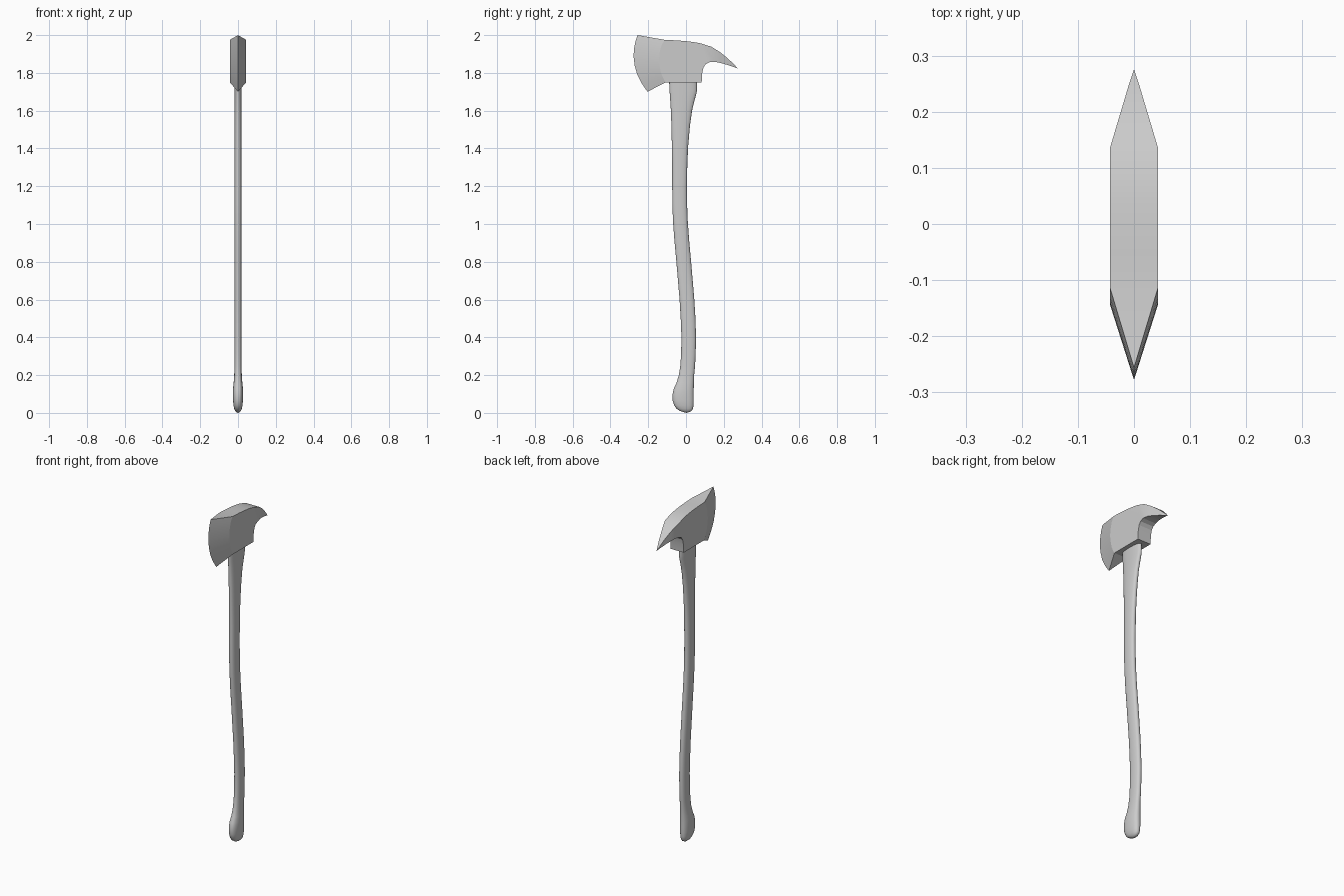
import bpy, bmesh, math


def finish(bm, name, angle):
    bmesh.ops.remove_doubles(bm, verts=bm.verts, dist=0.0002)
    bmesh.ops.recalc_face_normals(bm, faces=bm.faces)
    mesh = bpy.data.meshes.new(name)
    bm.to_mesh(mesh)
    bm.free()
    ob = bpy.data.objects.new(name, mesh)
    bpy.context.collection.objects.link(ob)
    bpy.ops.object.select_all(action='DESELECT')
    bpy.context.view_layer.objects.active = ob
    ob.select_set(True)
    bpy.ops.object.shade_smooth_by_angle(angle=math.radians(angle))
    return ob


# Handle: rounded sections lofted upward (z, front y, back y, half width)
sections = [
    (0.004, -0.012, 0.016, 0.008), (0.010, -0.032, 0.029, 0.015),
    (0.022, -0.050, 0.037, 0.020), (0.040, -0.063, 0.040, 0.024),
    (0.065, -0.071, 0.041, 0.026), (0.100, -0.071, 0.041, 0.027),
    (0.130, -0.064, 0.041, 0.026), (0.160, -0.050, 0.042, 0.023),
    (0.200, -0.038, 0.043, 0.020), (0.250, -0.030, 0.048, 0.019),
    (0.310, -0.026, 0.051, 0.019), (0.400, -0.024, 0.053, 0.019),
    (0.500, -0.028, 0.050, 0.019), (0.600, -0.034, 0.044, 0.019),
    (0.800, -0.051, 0.027, 0.019), (0.920, -0.062, 0.016, 0.019),
    (1.020, -0.069, 0.009, 0.019), (1.100, -0.072, 0.006, 0.019),
    (1.200, -0.073, 0.005, 0.019), (1.320, -0.073, 0.007, 0.019),
    (1.420, -0.075, 0.012, 0.019), (1.520, -0.077, 0.021, 0.019),
    (1.600, -0.080, 0.032, 0.019), (1.650, -0.083, 0.044, 0.019),
    (1.690, -0.086, 0.055, 0.019), (1.710, -0.088, 0.058, 0.019),
    (1.800, -0.090, 0.058, 0.019),
]
SIDES = 28


def rounded(v):
    return math.copysign(abs(v) ** 0.85, v)


bm = bmesh.new()
rings = []
for z, y0, y1, w in sections:
    ring = []
    for i in range(SIDES):
        a = 2 * math.pi * i / SIDES
        ring.append(bm.verts.new((w * rounded(math.cos(a)),
                                  (y0 + y1) / 2 + (y1 - y0) / 2 * rounded(math.sin(a)), z)))
    rings.append(ring)
for lo, hi in zip(rings, rings[1:]):
    for i in range(SIDES):
        j = (i + 1) % SIDES
        bm.faces.new((lo[i], lo[j], hi[j], hi[i]))
tip = bm.verts.new((0, 0.002, 0))
for i in range(SIDES):
    bm.faces.new((tip, rings[0][(i + 1) % SIDES], rings[0][i]))
bm.faces.new(rings[-1])
finish(bm, "handle", 40)

# Head profile curves in (y, z)
W = 0.043
edge = [(-0.204, 1.70), (-0.235, 1.745), (-0.258, 1.79), (-0.272, 1.84),
        (-0.278, 1.89), (-0.274, 1.935), (-0.267, 1.97), (-0.256, 2.0)]
bevel = [(-0.108, 1.75), (-0.122, 1.775), (-0.132, 1.80), (-0.140, 1.84),
         (-0.143, 1.87), (-0.139, 1.91), (-0.130, 1.945), (-0.113, 1.975)]
body_top = [(-0.05, 1.972), (0.0, 1.968), (0.04, 1.963), (0.08, 1.956)]
notch = [(0.125, 1.857), (0.105, 1.847), (0.093, 1.83), (0.086, 1.80), (0.083, 1.75)]
# Pick columns (top point, bottom point)
pick = [((0.08, 1.956), (0.125, 1.857)), ((0.135, 1.938), (0.155, 1.858)),
        ((0.180, 1.910), (0.185, 1.852)), ((0.220, 1.878), (0.220, 1.842)),
        ((0.250, 1.849), (0.250, 1.832))]
TIP = (0, 0.276, 1.822)


def width(y):
    return W * min(1, max(0, (0.279 - y) / 0.144))


bm = bmesh.new()


def face(*pts):
    bm.faces.new([bm.verts.new(p) for p in pts])


def at(s, p):
    return (s * width(p[1 - 1]), p[0], p[1])


def mid(p):
    return (0, p[0], p[1])


for s in (1, -1):
    # Flat cheek
    face(*[at(s, p) for p in bevel + body_top + notch])
    # Wedge faces of the blade
    for b0, b1, e0, e1 in zip(bevel, bevel[1:], edge, edge[1:]):
        face(at(s, b0), at(s, b1), mid(e1), mid(e0))
    # Tapering sides of the pick
    for (t0, u0), (t1, u1) in zip(pick, pick[1:]):
        face(at(s, t0), at(s, t1), at(s, u1), at(s, u0))
    face(at(s, pick[-1][0]), TIP, at(s, pick[-1][1]))


def bridge(line):
    for p, q in zip(line, line[1:]):
        face(at(1, p), at(1, q), at(-1, q), at(-1, p))


# Top, notch and underside strips, plus end triangles
bridge([bevel[-1]] + body_top + [t for t, u in pick[1:]])
bridge([u for t, u in reversed(pick)] + notch[1:] + [bevel[0]])
for p in pick[-1]:
    face(at(1, p), TIP, at(-1, p))
for b, e in ((bevel[0], edge[0]), (bevel[-1], edge[-1])):
    face(at(1, b), mid(e), at(-1, b))
finish(bm, "axe_head", 14)
